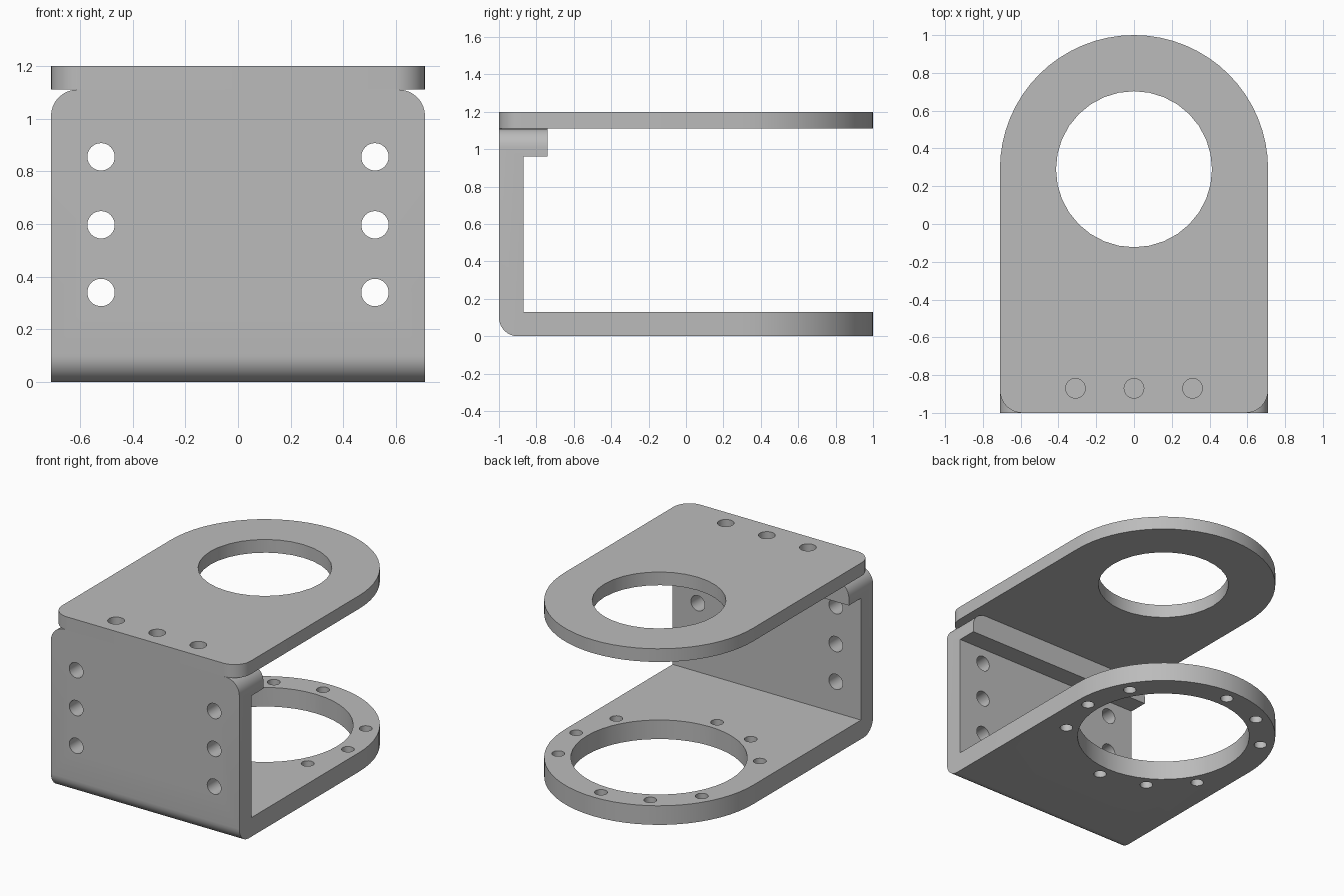
import bpy, bmesh
from math import sin, cos, radians, pi

if "Cube" in bpy.data.objects:
    bpy.data.objects.remove(bpy.data.objects["Cube"], do_unlink=True)

HALF = 0.71          # half width and end radius
CENTRE_Y = 0.29      # centre of the round end
HEIGHT = 1.2
SEAM = 1.11          # underside of top plate
THICK = 0.13

metal = bpy.data.materials.new("grey metal")
metal.use_nodes = True
grey = (0.5, 0.5, 0.5, 1)
metal.diffuse_color = grey
metal.node_tree.nodes["Principled BSDF"].inputs["Base Color"].default_value = grey


def arc(cx, cy, r, start, end, steps):
    angles = [radians(start + (end - start) * i / steps) for i in range(steps + 1)]
    return [(cx + r * cos(a), cy + r * sin(a)) for a in angles]


def circle(cx, cy, r, steps=32):
    return arc(cx, cy, r, 0, 360, steps)[:-1]


def prism(name, loops, axis, low, high):
    """Extrude closed outlines along an axis into one object."""
    place = {"X": lambda a, b, h: (h, a, b),
             "Y": lambda a, b, h: (a, h, b),
             "Z": lambda a, b, h: (a, b, h)}[axis]
    bm = bmesh.new()
    for loop in loops:
        bottom = [bm.verts.new(place(a, b, low)) for a, b in loop]
        top = [bm.verts.new(place(a, b, high)) for a, b in loop]
        bm.faces.new(bottom)
        bm.faces.new(top)
        for i in range(len(loop)):
            j = (i + 1) % len(loop)
            bm.faces.new((bottom[i], bottom[j], top[j], top[i]))
    bmesh.ops.recalc_face_normals(bm, faces=bm.faces)
    mesh = bpy.data.meshes.new(name)
    bm.to_mesh(mesh)
    bm.free()
    mesh.materials.append(metal)
    obj = bpy.data.objects.new(name, mesh)
    bpy.context.collection.objects.link(obj)
    return obj


def select(obj):
    bpy.ops.object.select_all(action="DESELECT")
    obj.select_set(True)
    bpy.context.view_layer.objects.active = obj


def combine(obj, tool, operation):
    """Apply a boolean and remove its helper."""
    tool.hide_render = True
    mod = obj.modifiers.new("shape", "BOOLEAN")
    mod.operation = operation
    mod.solver = "EXACT"
    mod.object = tool
    select(obj)
    bpy.ops.object.modifier_apply(modifier=mod.name)
    bpy.data.objects.remove(tool, do_unlink=True)


def finish(obj):
    select(obj)
    bpy.ops.object.shade_smooth_by_angle(angle=pi / 6)


round_end = arc(0, CENTRE_Y, HALF, 0, 180, 32)

# Bent bracket: floor, front wall and upper flange from one side profile
side = arc(-0.9, 0.1, 0.1, 180, 270, 8) + [
    (1.1, 0), (1.1, THICK), (-1 + THICK, THICK), (-1 + THICK, 0.96),
    (-0.74, 0.96), (-0.74, SEAM), (-1, SEAM)]
bracket = prism("bent_bracket", [side], "X", -0.8, 0.8)

# Trim to the round-ended plan, then round the wall's top corners
plan = round_end + [(-HALF, -1.2), (HALF, -1.2)]
combine(bracket, prism("plan_trim", [plan], "Z", -0.5, 1.5), "INTERSECT")
corner = 0.1
for s in (-1, 1):
    curve = arc(HALF - corner, SEAM - corner, corner, 0, 90, 8)
    wedge = curve + [(HALF - corner, SEAM + 0.1), (HALF + 0.1, SEAM + 0.1),
                     (HALF + 0.1, SEAM - corner)]
    wedge = [(s * x, z) for x, z in wedge]
    combine(bracket, prism("corner_trim", [wedge], "Y", -1.2, -0.5), "DIFFERENCE")

# Wall holes
wall_holes = [circle(x, z, 0.052) for x in (-0.52, 0.52) for z in (0.34, 0.597, 0.855)]
combine(bracket, prism("wall_cutter", wall_holes, "Y", -1.1, -0.8), "DIFFERENCE")

# Floor opening with three groups of three bolt holes
floor_holes = [circle(0, CENTRE_Y, 0.545, 48)]
for group in (0, 120, 240):
    for step in (-30, 0, 30):
        a = radians(group + step)
        floor_holes.append(circle(0.625 * cos(a), CENTRE_Y + 0.625 * sin(a), 0.04, 24))
combine(bracket, prism("floor_cutter", floor_holes, "Z", -0.1, 0.3), "DIFFERENCE")
finish(bracket)

# Top plate with rounded front corners, large opening and screw holes
r = 0.12
outline = (round_end + arc(-HALF + r, -1 + r, r, 180, 270, 8)
           + arc(HALF - r, -1 + r, r, 270, 360, 8))
plate = prism("top_plate", [outline], "Z", SEAM, HEIGHT)
plate_holes = [circle(0, CENTRE_Y, 0.413)]
plate_holes += [circle(x, -0.87, 0.052) for x in (-0.31, 0, 0.31)]
combine(plate, prism("plate_cutter", plate_holes, "Z", 1, 1.3), "DIFFERENCE")
finish(plate)
